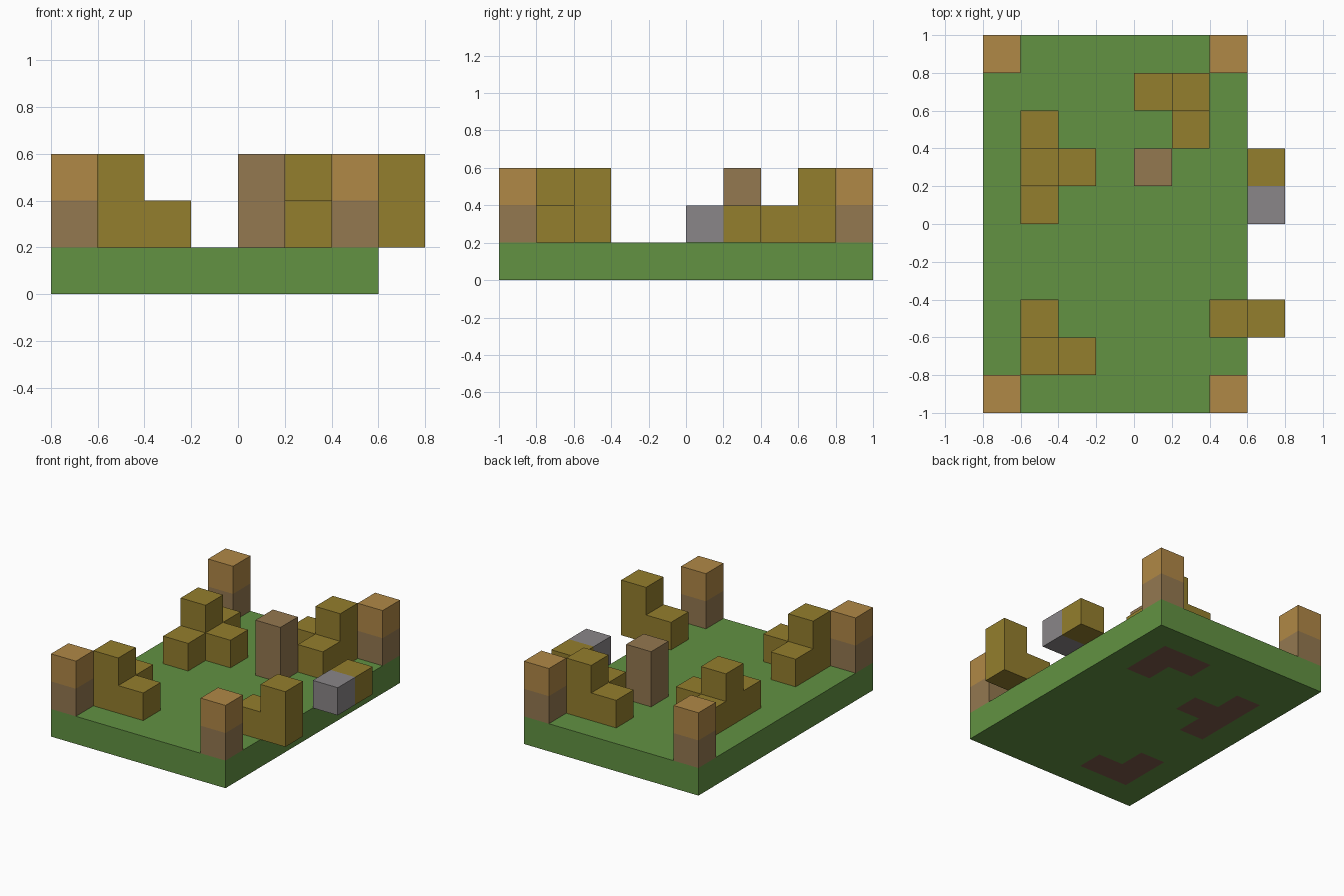
import bpy
import bmesh
from mathutils import Vector

UNIT = 0.2                       # edge length of one block
ORIGIN = Vector((-0.8, -1.0, 0.0))
SIDES = [Vector(d) for d in ((1, 0, 0), (-1, 0, 0), (0, 1, 0),
                             (0, -1, 0), (0, 0, 1), (0, 0, -1))]

default = bpy.data.objects.get("Cube")
if default:
    bpy.data.objects.remove(default, do_unlink=True)


def make_material(name, rgb):
    """Flat material from 0-255 display values."""
    def linear(c):
        c /= 255
        return c / 12.92 if c <= 0.04045 else ((c + 0.055) / 1.055) ** 2.4
    colour = [linear(c) for c in rgb] + [1.0]
    mat = bpy.data.materials.new(name)
    mat.use_nodes = True
    mat.diffuse_color = colour
    bsdf = next(n for n in mat.node_tree.nodes if n.type == 'BSDF_PRINCIPLED')
    bsdf.inputs["Base Color"].default_value = colour
    bsdf.inputs["Roughness"].default_value = 0.9
    return mat


GRASS = make_material("grass green", (98, 146, 66))
DIRT = make_material("dirt brown", (126, 92, 74))
BARK = make_material("bark brown", (148, 120, 80))
TAN = make_material("tan wood", (176, 136, 70))
OCHRE = make_material("ochre", (148, 126, 45))
GREY = make_material("stone grey", (138, 134, 136))


def blocks(name, cells):
    """Join grid cells {(column, row, layer): material}, outer faces only."""
    mats = list(dict.fromkeys(cells.values()))
    bm = bmesh.new()
    for cell, mat in cells.items():
        centre = Vector(cell) + Vector((0.5, 0.5, 0.5))
        for n in SIDES:
            if tuple(int(round(c)) for c in Vector(cell) + n) in cells:
                continue
            u = Vector((n.y, n.z, n.x))
            v = n.cross(u)
            corners = [centre + (n + u * a + v * b) / 2
                       for a, b in ((1, 1), (-1, 1), (-1, -1), (1, -1))]
            face = bm.faces.new([bm.verts.new(ORIGIN + c * UNIT) for c in corners])
            face.material_index = mats.index(mat)
    bmesh.ops.remove_doubles(bm, verts=bm.verts, dist=0.001)
    bmesh.ops.recalc_face_normals(bm, faces=bm.faces)
    mesh = bpy.data.meshes.new(name)
    bm.to_mesh(mesh)
    bm.free()
    for mat in mats:
        mesh.materials.append(mat)
    obj = bpy.data.objects.new(name, mesh)
    bpy.context.collection.objects.link(obj)
    return obj


# Ochre clusters: one tall column, then its low neighbours
clusters = {
    "front_left_cluster": [(1, 1), (2, 1), (1, 2)],
    "middle_left_cluster": [(1, 6), (1, 5), (1, 7), (2, 6)],
    "back_cluster": [(5, 8), (4, 8), (5, 7)],
}
planted = set()
for name, spots in clusters.items():
    planted.update(spots)
    cells = {(x, y, 1): OCHRE for x, y in spots}
    cells[(*spots[0], 2)] = OCHRE
    blocks(name, cells)

# Ground slab, with dirt beneath the clusters
blocks("ground", {(x, y, 0): DIRT if (x, y) in planted else GRASS
                  for x in range(7) for y in range(10)})

# Corner posts
for y, depth in ((0, "front"), (9, "back")):
    for x, side in ((0, "right"), (6, "left")):
        blocks(f"{depth}_{side}_post", {(x, y, 1): BARK, (x, y, 2): TAN})

# Central pillar
blocks("pillar", {(4, 6, 1): BARK, (4, 6, 2): BARK})

# Pieces overhanging the edge of the ground
blocks("overhanging_step", {(6, 2, 1): OCHRE, (7, 2, 1): OCHRE, (7, 2, 2): OCHRE})
blocks("overhanging_pair", {(7, 5, 1): GREY, (7, 6, 1): OCHRE})
